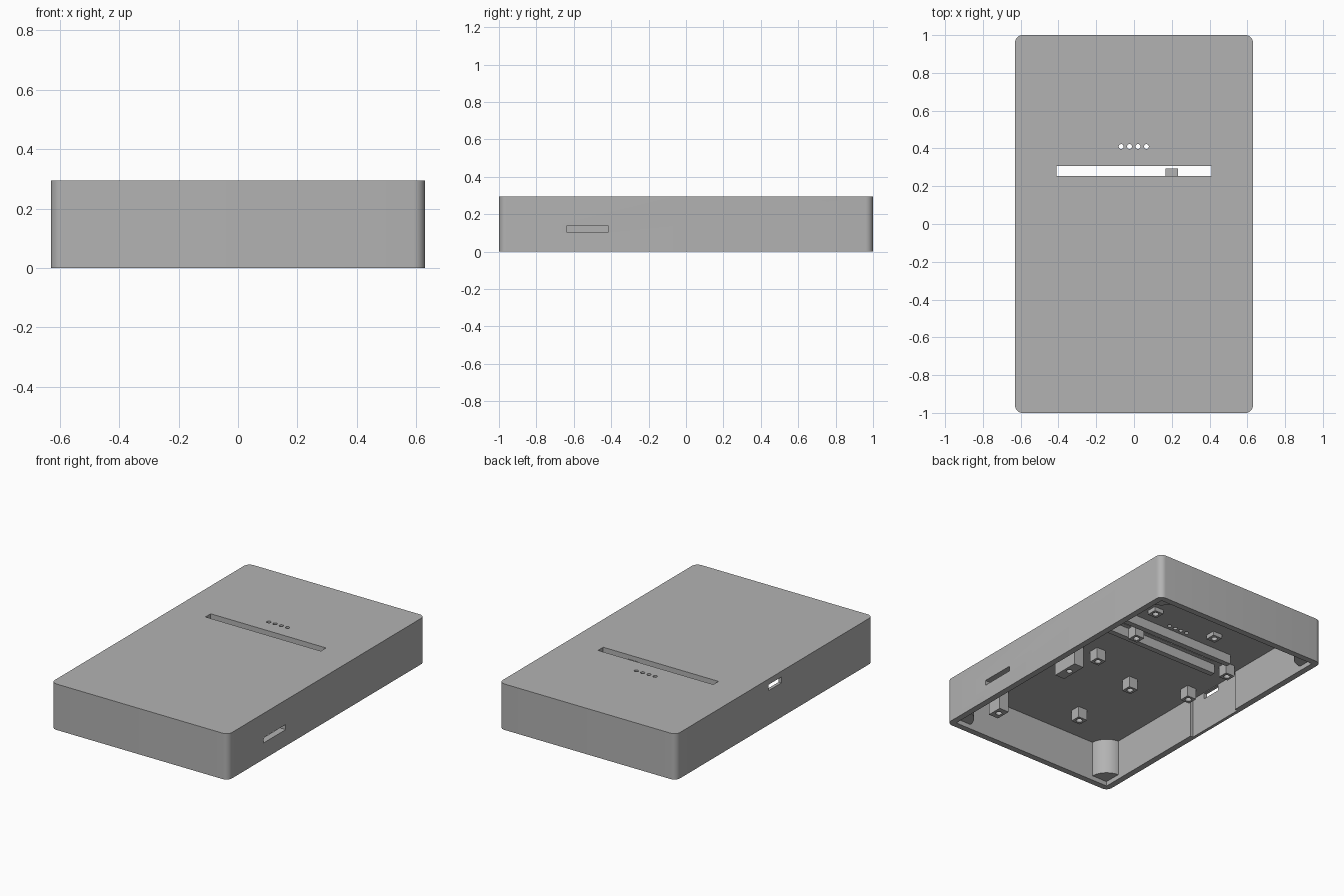
import bpy, bmesh
from math import sin, cos, pi

if "Cube" in bpy.data.objects:
    bpy.data.objects.remove(bpy.data.objects["Cube"])

W, L, H = 0.63, 1.0, 0.295      # half width, half length, height
WALL, CEIL = 0.04, 0.262        # wall thickness, inner ceiling height
IN_X, IN_Y = W - WALL, L - WALL

grey = bpy.data.materials.new("plain_grey")
grey.use_nodes = True
colour = (0.45, 0.45, 0.45, 1)
grey.diffuse_color = colour
grey.node_tree.nodes["Principled BSDF"].inputs["Base Color"].default_value = colour


def prism(name, points, z0, z1):
    """Extrude a flat outline from z0 up to z1."""
    bm = bmesh.new()
    face = bm.faces.new([bm.verts.new((x, y, z0)) for x, y in points])
    top = bmesh.ops.extrude_face_region(bm, geom=[face])["geom"]
    bmesh.ops.translate(bm, vec=(0, 0, z1 - z0),
                        verts=[v for v in top if isinstance(v, bmesh.types.BMVert)])
    bmesh.ops.recalc_face_normals(bm, faces=bm.faces)
    mesh = bpy.data.meshes.new(name)
    bm.to_mesh(mesh)
    bm.free()
    mesh.materials.append(grey)
    obj = bpy.data.objects.new(name, mesh)
    bpy.context.collection.objects.link(obj)
    return obj


def box(name, x0, x1, y0, y1, z0, z1):
    return prism(name, [(x0, y0), (x1, y0), (x1, y1), (x0, y1)], z0, z1)


def arc(cx, cy, r, start, end, steps):
    angles = [start + (end - start) * i / steps for i in range(steps + 1)]
    return [(cx + r * cos(a), cy + r * sin(a)) for a in angles]


def disc(name, x, y, r, z0, z1):
    return prism(name, arc(x, y, r, 0, 2 * pi, 20)[:-1], z0, z1)


def activate(obj):
    bpy.ops.object.select_all(action='DESELECT')
    obj.select_set(True)
    bpy.context.view_layer.objects.active = obj


def cut(obj, cutter):
    """Subtract the cutter, then remove it."""
    cutter.hide_render = True
    activate(obj)
    mod = obj.modifiers.new("cut", 'BOOLEAN')
    mod.operation, mod.solver, mod.object = 'DIFFERENCE', 'EXACT', cutter
    bpy.ops.object.modifier_apply(modifier=mod.name)
    bpy.data.objects.remove(cutter)


def smooth(obj):
    activate(obj)
    bpy.ops.object.shade_smooth_by_angle(angle=0.6)


# Case: rounded shell open at the bottom
R = 0.04
outline = []
for i, (sx, sy) in enumerate([(1, 1), (-1, 1), (-1, -1), (1, -1)]):
    outline += arc(sx * (W - R), sy * (L - R), R, i * pi / 2, (i + 1) * pi / 2, 8)
case = prism("case", outline, 0, H)
cut(case, box("cavity", -IN_X, IN_X, -IN_Y, IN_Y, -0.1, CEIL))

# Openings: light bar, indicator holes, card slot, port with its wall recess
cut(case, box("bar_slot", -0.41, 0.41, 0.255, 0.308, 0.2, 0.4))
for i in range(4):
    cut(case, disc("indicator", -0.068 + i * 0.0445, 0.41, 0.013, 0.2, 0.4))
cut(case, box("card_slot", 0.5, 0.7, -0.64, -0.415, 0.105, 0.138))
cut(case, box("port_recess", -IN_X - 0.02, -0.5, -0.175, 0.24, -0.1, CEIL))
cut(case, box("port", -0.7, -0.5, -0.07, 0.06, 0.22, 0.258))
smooth(case)

# Quarter-round corner posts
for side, sx in (("left", 1), ("right", -1)):
    for end, sy in (("front", -1), ("back", 1)):
        c = 0.005
        pts = [(IN_X + c, IN_Y + c)] + arc(IN_X + c, IN_Y + c, 0.115, pi, 1.5 * pi, 12)
        post = prism(f"{end}_{side}_corner_post",
                     [(sx * x, sy * y) for x, y in pts], 0.03, CEIL + 0.005)
        smooth(post)

# Rails on either side of the light bar
for name, y in (("back_rail", 0.36), ("front_rail", 0.21)):
    box(name, -0.44, 0.44, y - 0.018, y + 0.018, 0.2, CEIL + 0.005)


def standoff(name, x, y, bottom, hx=0.033, hy=0.033):
    """Square mount hanging from the ceiling, with a screw hole."""
    obj = box(name, x - hx, x + hx, y - hy, y + hy, bottom, CEIL + 0.005)
    cut(obj, disc("screw_hole", x, y, 0.019, bottom - 0.05, CEIL - 0.005))
    smooth(obj)


# Main board, lower board and indicator board mounts
for x in (-0.51, 0.2):
    for y in (-0.1, 0.26):
        standoff("main_board_standoff", x, y, 0.19)
for y in (-0.24, -0.715):
    standoff("lower_board_standoff", -0.17, y, 0.19)
for x in (-0.21, 0.25):
    standoff("indicator_board_standoff", x, 0.5, 0.235)

# Tall mounts beside the card slot
standoff("card_mount_back", 0.34, -0.2, 0.115, 0.035, 0.09)
standoff("card_mount_front", 0.34, -0.86, 0.115, 0.035, 0.05)
